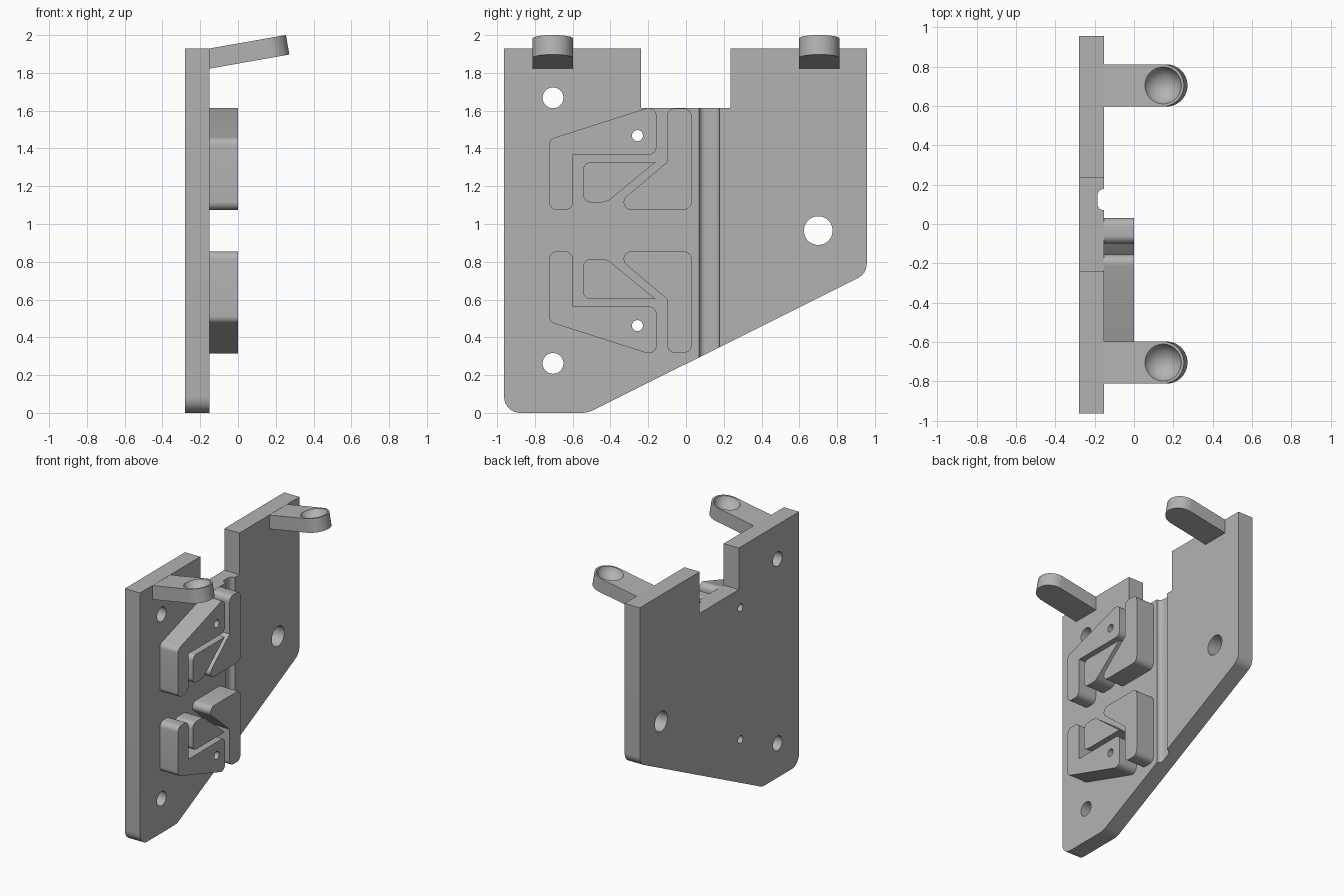
import bpy, bmesh, math
from mathutils import Matrix, Vector

if "Cube" in bpy.data.objects:
    bpy.data.objects.remove(bpy.data.objects["Cube"])

grey = bpy.data.materials.new("plain grey")
grey.use_nodes = True
grey.diffuse_color = (0.45, 0.45, 0.45, 1)
grey.node_tree.nodes["Principled BSDF"].inputs["Base Color"].default_value = grey.diffuse_color

# Maps a (y, z) outline extruded along its normal onto the x axis
SIDE = Matrix(((0, 0, 1, 0), (1, 0, 0, 0), (0, 1, 0, 0), (0, 0, 0, 1)))
BACK, FACE, PAD = -0.28, -0.152, 0.0
MID_Z = 0.965


def rounded(corners, steps=8):
    """Outline from (u, v, fillet radius) corners."""
    out = []
    for i, (u, v, r) in enumerate(corners):
        p = Vector((u, v))
        if r == 0:
            out.append(p)
            continue
        a = (Vector(corners[i - 1][:2]) - p).normalized()
        b = (Vector(corners[(i + 1) % len(corners)][:2]) - p).normalized()
        half = a.angle(b) / 2
        centre = p + (a + b).normalized() * (r / math.sin(half))
        start = p + a * (r / math.tan(half)) - centre
        end = p + b * (r / math.tan(half)) - centre
        turn = math.atan2(start.x * end.y - start.y * end.x, start.dot(end))
        for k in range(steps + 1):
            t = turn * k / steps
            out.append(centre + Matrix.Rotation(t, 2) @ start)
    return out


def circle(u, v, r, n=40):
    return [Vector((u + r * math.cos(math.tau * k / n), v + r * math.sin(math.tau * k / n)))
            for k in range(n)]


def finish(name, bm, matrix):
    bmesh.ops.transform(bm, matrix=matrix, verts=bm.verts)
    bmesh.ops.recalc_face_normals(bm, faces=bm.faces)
    mesh = bpy.data.meshes.new(name)
    bm.to_mesh(mesh)
    bm.free()
    mesh.materials.append(grey)
    ob = bpy.data.objects.new(name, mesh)
    bpy.context.collection.objects.link(ob)
    return ob


def prism(name, outline, low, high, matrix=SIDE):
    bm = bmesh.new()
    base = bm.faces.new([bm.verts.new((p.x, p.y, low)) for p in outline])
    grown = bmesh.ops.extrude_face_region(bm, geom=[base])
    top = [g for g in grown["geom"] if isinstance(g, bmesh.types.BMVert)]
    bmesh.ops.translate(bm, verts=top, vec=(0, 0, high - low))
    return finish(name, bm, matrix)


def select(ob):
    bpy.ops.object.select_all(action="DESELECT")
    ob.select_set(True)
    bpy.context.view_layer.objects.active = ob


def cut(ob, cutter):
    cutter.hide_render = True
    mod = ob.modifiers.new("cut", "BOOLEAN")
    mod.operation, mod.solver, mod.object = "DIFFERENCE", "EXACT", cutter
    select(ob)
    bpy.ops.object.modifier_apply(modifier=mod.name)
    bpy.data.objects.remove(cutter)


def smooth(ob):
    select(ob)
    bpy.ops.object.shade_smooth_by_angle(angle=math.radians(30))


def drill(ob, y, z, r):
    cut(ob, prism("drill", circle(y, z, r), -0.5, 0.2))


# Back plate with notch, sloping lower edge, holes and groove
plate = prism("back_plate", rounded([
    (-0.963, 1.93, 0), (-0.963, 0, 0.085), (-0.52, 0, 0.15), (0.957, 0.737, 0.085),
    (0.957, 1.93, 0), (0.235, 1.93, 0), (0.235, 1.613, 0), (-0.238, 1.613, 0),
    (-0.238, 1.93, 0)]), BACK, FACE)
PIN_Y, PIN_Z, PIN_R = -0.257, 1.468, 0.029
for y, z, r in ((-0.704, 1.668, 0.055), (-0.704, 0.262, 0.055), (0.7, 0.965, 0.076),
                (PIN_Y, PIN_Z, PIN_R), (PIN_Y, 2 * MID_Z - PIN_Z, PIN_R)):
    drill(plate, y, z, r)
cut(plate, prism("groove_cutter", rounded([
    (-0.1, 0.07, 0), (-0.1, 0.178, 0), (-0.186, 0.178, 0.032), (-0.186, 0.07, 0.032)]),
    0.1, 1.8, Matrix.Identity(4)))
smooth(plate)

# Raised pads, upper set and its mirrored lower set
R = 0.042
PADS = {
    "hook_pad": [(-0.725, 1.075, R), (-0.725, 1.448, R), (-0.156, 1.63, R),
                 (-0.156, 1.367, R), (-0.598, 1.367, 0), (-0.598, 1.075, R)],
    "wedge_pad": [(-0.545, 1.115, R), (-0.545, 1.328, R), (-0.16, 1.328, 0),
                  (-0.42, 1.115, 0.07)],
    "boot_pad": [(-0.4, 1.075, 0.04), (-0.1, 1.328, 0), (-0.1, 1.612, R),
                 (0.03, 1.612, R), (0.03, 1.075, R)],
}
for level, flip in (("upper", False), ("lower", True)):
    for name, corners in PADS.items():
        pts = [(y, 2 * MID_Z - z if flip else z, r) for y, z, r in corners]
        pad = prism(level + "_" + name, rounded(pts), FACE - 0.005, PAD)
        if name == "hook_pad":
            drill(pad, PIN_Y, 2 * MID_Z - PIN_Z if flip else PIN_Z, PIN_R)
        smooth(pad)

# Tilted arms with round ends and a shallow dish on top
WIDTH, REACH, THICK = 0.107, 0.305, 0.105
DISH_R, DISH_DEPTH = 0.094, 0.065
ball = (DISH_R ** 2 + DISH_DEPTH ** 2) / (2 * DISH_DEPTH)
for side, y in (("front", -0.705), ("back", 0.705)):
    frame = Matrix.Translation((FACE, y, 1.929)) @ Matrix.Rotation(math.radians(-10), 4, "Y")
    tip = [Vector((REACH + WIDTH * math.cos(t), WIDTH * math.sin(t)))
           for t in (math.pi * (k / 24 - 0.5) for k in range(25))]
    arm = prism(side + "_arm", [Vector((-0.06, -WIDTH))] + tip + [Vector((-0.06, WIDTH))],
                -THICK, 0, frame)
    bm = bmesh.new()
    bmesh.ops.create_uvsphere(bm, u_segments=48, v_segments=40, radius=ball)
    lift = Matrix.Translation((REACH, 0, ball - DISH_DEPTH))
    cut(arm, finish("dish_cutter", bm, frame @ lift))
    smooth(arm)
